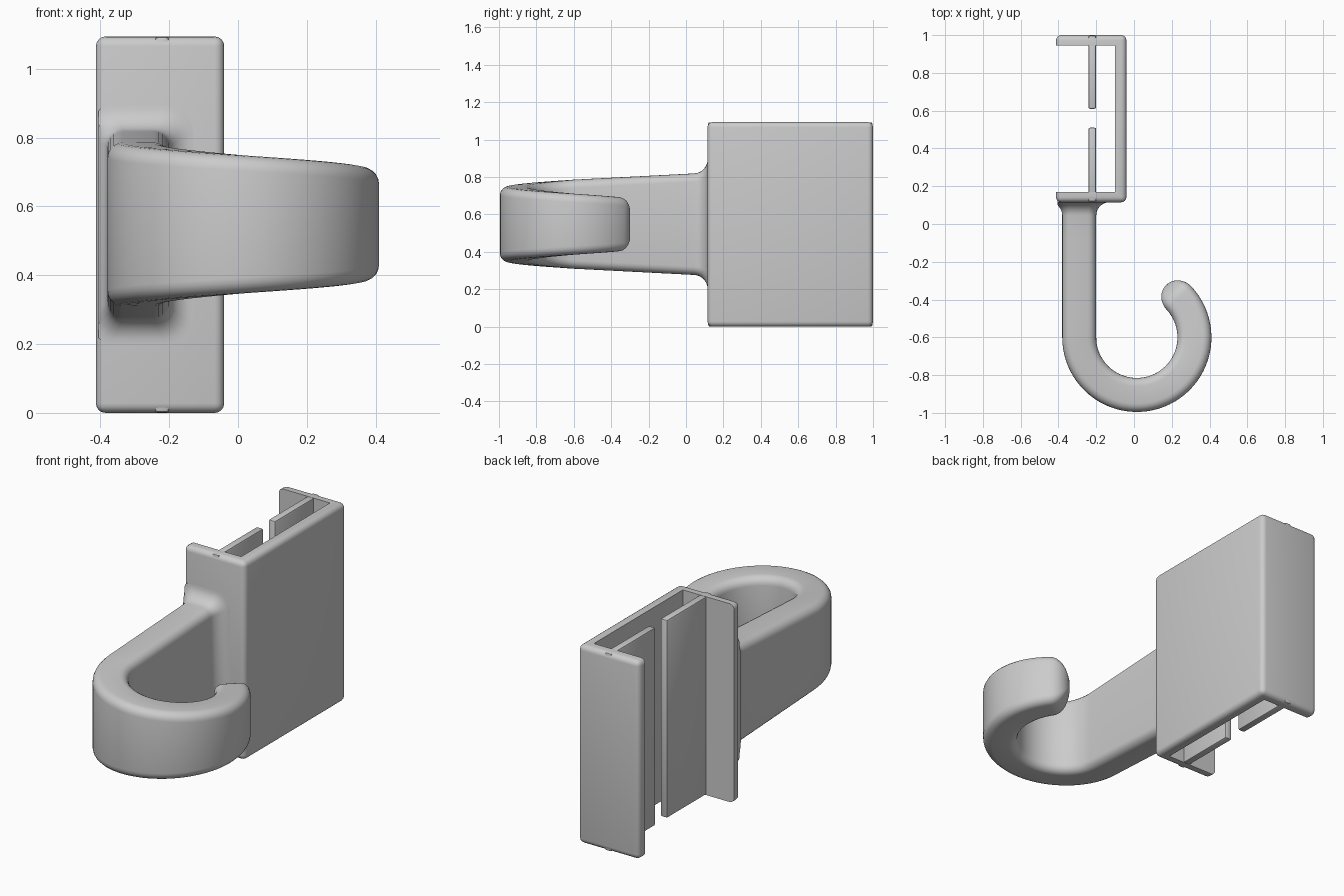
import bpy, bmesh, math

if "Cube" in bpy.data.objects:
    bpy.data.objects.remove(bpy.data.objects["Cube"])

grey = bpy.data.materials.new("plain grey")
grey.diffuse_color = (0.6, 0.6, 0.6, 1)
grey.use_nodes = True
grey.node_tree.nodes["Principled BSDF"].inputs["Base Color"].default_value = grey.diffuse_color


def add_object(name, bm):
    mesh = bpy.data.meshes.new(name)
    bmesh.ops.recalc_face_normals(bm, faces=bm.faces)
    bm.to_mesh(mesh)
    bm.free()
    obj = bpy.data.objects.new(name, mesh)
    bpy.context.collection.objects.link(obj)
    mesh.materials.append(grey)
    return obj


def box(name, x0, x1, y0, y1, z0, z1, bevel=0, segments=4):
    bm = bmesh.new()
    bmesh.ops.create_cube(bm, size=1)
    for v in bm.verts:
        v.co = (x1 if v.co.x > 0 else x0, y1 if v.co.y > 0 else y0, z1 if v.co.z > 0 else z0)
    if bevel:
        bmesh.ops.bevel(bm, geom=bm.edges[:], offset=bevel, segments=segments,
                        profile=0.5, affect='EDGES')
    return add_object(name, bm)


def smooth(obj, angle=35):
    bpy.ops.object.select_all(action='DESELECT')
    obj.select_set(True)
    bpy.context.view_layer.objects.active = obj
    bpy.ops.object.shade_smooth_by_angle(angle=math.radians(angle))


# Channel bracket: rounded block hollowed through the top, bottom and left side
H = 1.094
bracket = box("channel_bracket", -0.413, -0.04, 0.115, 1.0, 0, H, bevel=0.028)
cutter = box("channel_cutter", -0.8, -0.10, 0.17, 0.945, -0.5, 1.6)
cutter.hide_render = True
cut = bracket.modifiers.new("hollow", 'BOOLEAN')
cut.operation = 'DIFFERENCE'
cut.solver = 'EXACT'
cut.object = cutter
bpy.ops.object.select_all(action='DESELECT')
bracket.select_set(True)
bpy.context.view_layer.objects.active = bracket
bpy.ops.object.modifier_apply(modifier="hollow")
bpy.data.objects.remove(cutter)
smooth(bracket)

# Two thin ribs inside the channel with a gap between them
for name, y0, y1 in (("front_rib", 0.118, 0.51), ("back_rib", 0.61, 0.997)):
    smooth(box(name, -0.242, -0.2, y0, y1, 0.001, H - 0.001, bevel=0.009, segments=2))

# Hook: rounded rectangular section swept along a leg and an arc
MID, HALF_W, CORNER = 0.548, 0.09, 0.045
CX, CY, R = 0.015, -0.6, 0.305
LEG_TOP, FILLET = 0.115, 0.07
END = math.radians(43)


def half_height(s):
    leg = LEG_TOP - CY
    if s < leg:
        return 0.275 - 0.037 * s / leg
    return 0.238 - 0.093 * (s - leg) / (R * (math.pi + END))


# Each ring: centre x, centre y, sideways direction, half width, half height, corner radius
rings = []
hh = half_height(0)
rings.append((CX - R, 0.15, (-1, 0), HALF_W + FILLET, hh + FILLET, CORNER + FILLET / 2))
for i in range(9):
    a = math.radians(90 * i / 8)
    grow = FILLET * (1 - math.sin(a))
    y = LEG_TOP - FILLET * (1 - math.cos(a))
    rings.append((CX - R, y, (-1, 0), HALF_W + grow,
                  half_height(LEG_TOP - y) + grow, CORNER + grow / 2))
for i in range(1, 5):
    y = LEG_TOP - FILLET + (CY - LEG_TOP + FILLET) * i / 5
    rings.append((CX - R, y, (-1, 0), HALF_W, half_height(LEG_TOP - y), CORNER))
N = 48
for i in range(N + 1):
    t = (math.pi + END) * i / N
    d = (math.cos(math.pi + t), math.sin(math.pi + t))
    rings.append((CX + R * d[0], CY + R * d[1], d, HALF_W,
                  half_height(LEG_TOP - CY + R * t), CORNER))
# Domed tip
tx, ty, d, w, h, c = rings[-1]
for i in range(1, 9):
    a = math.radians(88 * i / 8)
    k, step = math.cos(a), 0.097 * math.sin(a)
    rings.append((tx - d[1] * step, ty + d[0] * step, d, w * k, h * k, c * k))

bm = bmesh.new()
loops = []
for x, y, d, w, h, c in rings:
    loop = []
    for q, (su, sv) in enumerate(((1, 1), (-1, 1), (-1, -1), (1, -1))):
        for j in range(6):
            a = math.radians(90 * q + 18 * j)
            u = su * (w - c) + c * math.cos(a)
            v = sv * (h - c) + c * math.sin(a)
            px = max(x + d[0] * u, -0.405)
            loop.append(bm.verts.new((px, y + d[1] * u, MID + v)))
    loops.append(loop)
for a, b in zip(loops, loops[1:]):
    for j in range(len(a)):
        k = (j + 1) % len(a)
        bm.faces.new((a[j], a[k], b[k], b[j]))
bm.faces.new(loops[0])
bm.faces.new(loops[-1])
smooth(add_object("hook", bm))
